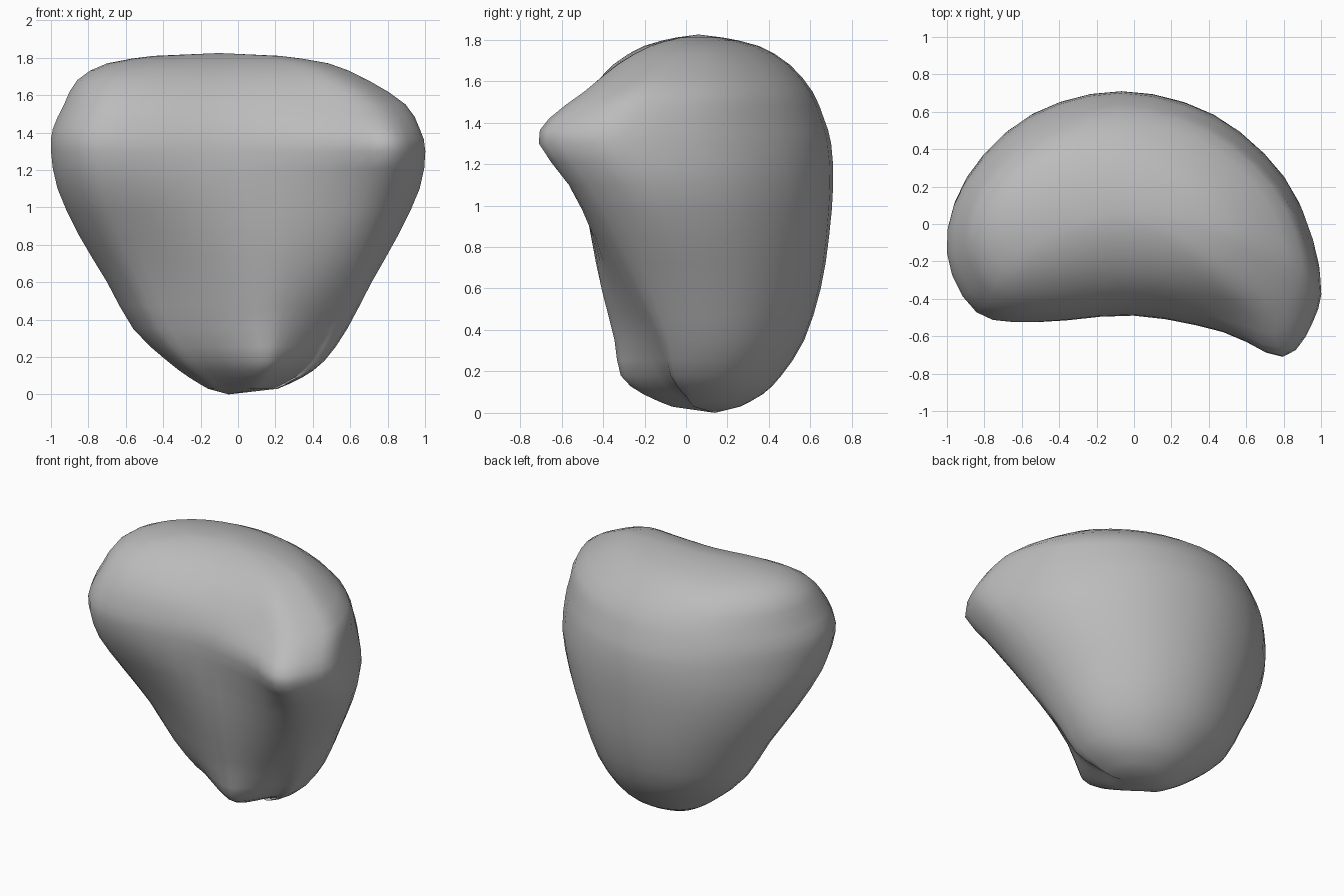
import bpy, bmesh, math
from mathutils import Vector

cube = bpy.data.objects.get("Cube")
if cube:
    bpy.data.objects.remove(cube)

stone = bpy.data.materials.new("stone grey")
stone.use_nodes = True
grey = (0.5, 0.5, 0.5, 1)
stone.diffuse_color = grey
stone.node_tree.nodes["Principled BSDF"].inputs["Base Color"].default_value = grey

# Levels: height, min x, max x, back y, front y of the right lobe, middle and left spur
LEVELS = [
    (.03, -.16, .21, .26, .03, -.06, -.02),
    (.09, -.26, .34, .37, -.04, -.20, -.10),
    (.18, -.38, .46, .46, -.12, -.31, -.18),
    (.35, -.56, .58, .57, -.17, -.34, -.23),
    (.60, -.70, .71, .65, -.25, -.40, -.34),
    (.85, -.85, .85, .69, -.36, -.45, -.45),
    (1.1, -.965, .965, .71, -.48, -.48, -.58),
    (1.3, -1, .995, .70, -.525, -.49, -.71),
    (1.42, -.99, .965, .665, -.51, -.47, -.66),
    (1.55, -.93, .89, .61, -.46, -.41, -.49),
    (1.68, -.86, .69, .50, -.35, -.30, -.33),
    (1.77, -.70, .48, .35, -.20, -.16, -.17),
    (1.81, -.45, .22, .18, -.05, -.04, -.03),
]


def spline(a, b, c, d, t):
    """Smooth curve between b and c."""
    return b + .5 * t * (c - a + t * (2*a - 5*b + 4*c - d + t * (3*(b - c) + d - a)))


def section(z, xl, xr, back, lobe, mid, spur):
    """Kidney outline: round back, hollow front, wedge-shaped near the base."""
    k = min(1, z / 1.3)
    f = .48 - .17 * k
    yl, yr = lobe + f * (back - lobe), spur + f * (back - spur)
    cx, half = (xl + xr) / 2, (xr - xl) / 2
    pts = []
    for i in range(7):
        a = math.pi * i / 6
        s = math.sin(a)
        side = yr + (yl - yr) * i / 6
        pts.append((cx + half * (math.cos(a) - .07 * s), side + (back - side) * s ** 1.12))
    pts += [(cx - .84 * half, lobe + (.35 - .21 * k) * (yl - lobe)),
            (cx - .52 * half, lobe),
            (cx + .2 * (1 - k) * half, mid),
            (cx + .48 * half, mid + .4 * (spur - mid)),
            (cx + .80 * half, spur + .1 * (1 - k)),
            (cx + .96 * half, spur + .42 * (yr - spur))]
    return [Vector((x, y, z)) for x, y in pts]


def refine_ring(ring, steps=3):
    n = len(ring)
    return [spline(*(ring[(i + k) % n] for k in (-1, 0, 1, 2)), s / steps)
            for i in range(n) for s in range(steps)]


# Refine around each outline, then between outlines
rings = [refine_ring(section(*level)) for level in LEVELS]
last = len(rings) - 1
body = []
for i in range(last):
    near = [rings[min(max(i + k, 0), last)] for k in (-1, 0, 1, 2)]
    for t in (0, .5):
        body.append([spline(*p, t) for p in zip(*near)])
body.append(rings[-1])

# Skin the outlines and close both ends
bm = bmesh.new()
verts = [[bm.verts.new(p) for p in ring] for ring in body]
n = len(verts[0])
for low, high in zip(verts, verts[1:]):
    for i in range(n):
        j = (i + 1) % n
        bm.faces.new((low[i], low[j], high[j], high[i]))
bottom = bm.verts.new((-.05, .14, 0))
top = bm.verts.new((-.1, .06, 1.825))
for i in range(n):
    j = (i + 1) % n
    bm.faces.new((bottom, verts[0][j], verts[0][i]))
    bm.faces.new((top, verts[-1][i], verts[-1][j]))
bmesh.ops.recalc_face_normals(bm, faces=bm.faces)

mesh = bpy.data.meshes.new("boulder")
bm.to_mesh(mesh)
bm.free()
mesh.materials.append(stone)
boulder = bpy.data.objects.new("boulder", mesh)
bpy.context.collection.objects.link(boulder)
bpy.context.view_layer.objects.active = boulder
boulder.select_set(True)
bpy.ops.object.shade_smooth_by_angle(angle=math.radians(40))
